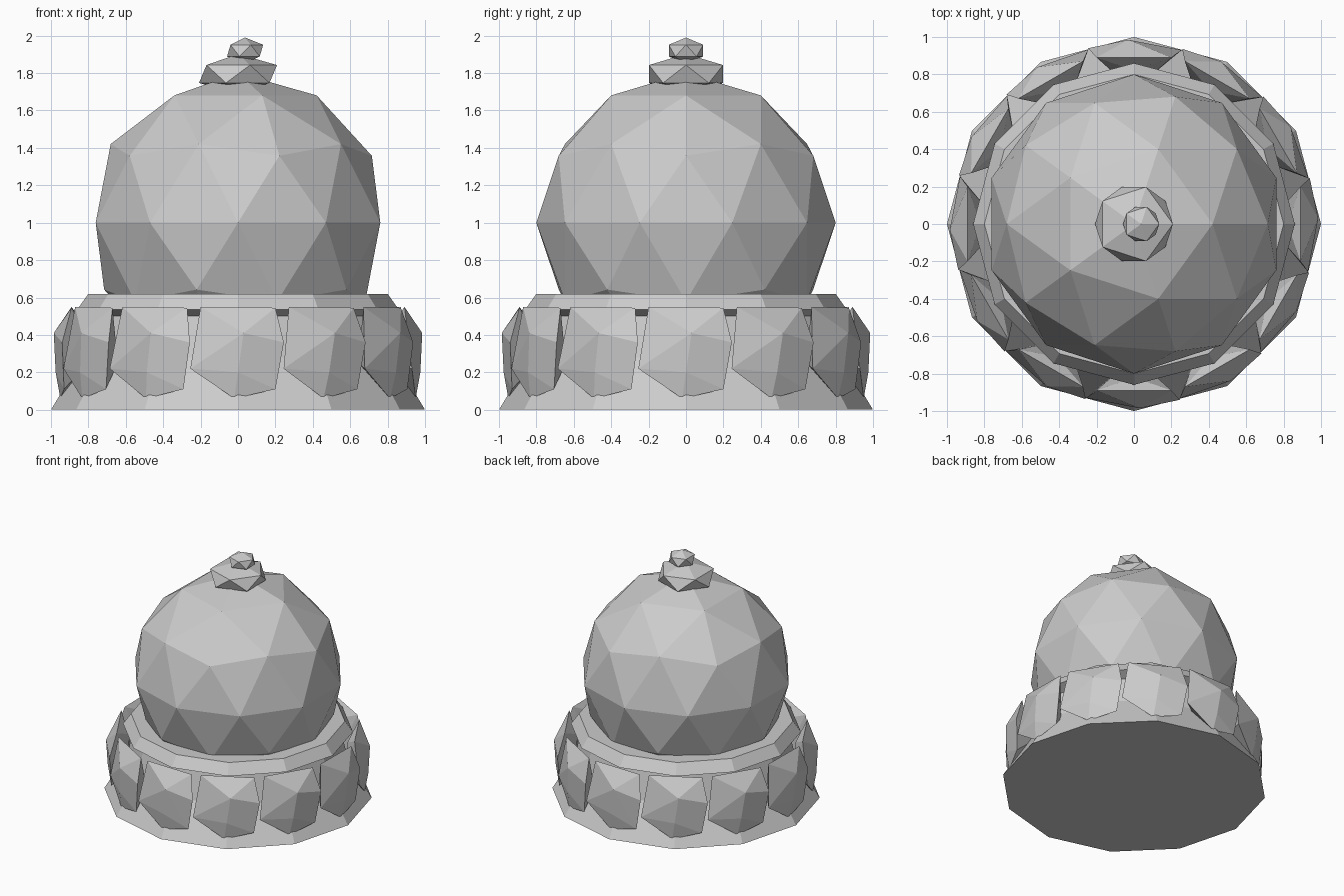
import bpy, bmesh
from math import pi, sin, cos

if "Cube" in bpy.data.objects:
    bpy.data.objects.remove(bpy.data.objects["Cube"])


def make_object(name, bm):
    bmesh.ops.recalc_face_normals(bm, faces=bm.faces)
    mesh = bpy.data.meshes.new(name)
    bm.to_mesh(mesh)
    bm.free()
    obj = bpy.data.objects.new(name, mesh)
    bpy.context.collection.objects.link(obj)
    return obj


def lathe(name, profile, sides):
    bm = bmesh.new()
    rings = [[bm.verts.new((r * cos(2 * pi * i / sides), r * sin(2 * pi * i / sides), z))
              for i in range(sides)] for r, z in profile]
    for low, high in zip(rings, rings[1:]):
        for i in range(sides):
            j = (i + 1) % sides
            bm.faces.new((low[i], low[j], high[j], high[i]))
    bm.faces.new(rings[0])
    bm.faces.new(rings[-1])
    return make_object(name, bm)


def ico(name, subdivisions, location, scale):
    bpy.ops.mesh.primitive_ico_sphere_add(subdivisions=subdivisions, radius=1, location=location)
    obj = bpy.context.object
    obj.name = name
    obj.scale = scale
    return obj


# Twelve-sided base: flared foot, recessed neck and lip under the dome
lathe("base", [(1.0, 0), (0.83, 0.28), (0.78, 0.5), (0.86, 0.535), (0.80, 0.62)], 12)

# Faceted dome
ico("dome", 2, (0, 0, 1.0), (0.8, 0.8, 0.8))

# Two-tier finial
ico("finial_lower", 1, (0, 0, 1.795), (0.233, 0.233, 0.107))
ico("finial_upper", 1, (0.038, 0, 1.92), (0.108, 0.108, 0.07))

# Ring of twelve faceted petals: radius, tangent offset, height
petal = [(0.89, -0.2, 0.55), (0.89, 0.2, 0.545), (0.985, 0.03, 0.41),
         (0.975, 0.0, 0.2), (0.94, 0.245, 0.36), (0.93, 0.2, 0.11),
         (0.95, -0.02, 0.06), (0.93, -0.255, 0.22), (0.82, 0.0, 0.45),
         (0.80, 0.1, 0.25), (0.80, -0.1, 0.25)]
for k in range(12):
    a = k * pi / 6
    bm = bmesh.new()
    for r, t, z in petal:
        bm.verts.new((r * cos(a) - t * sin(a), r * sin(a) + t * cos(a), z))
    bmesh.ops.convex_hull(bm, input=bm.verts)
    make_object(f"petal_{k + 1}", bm)
